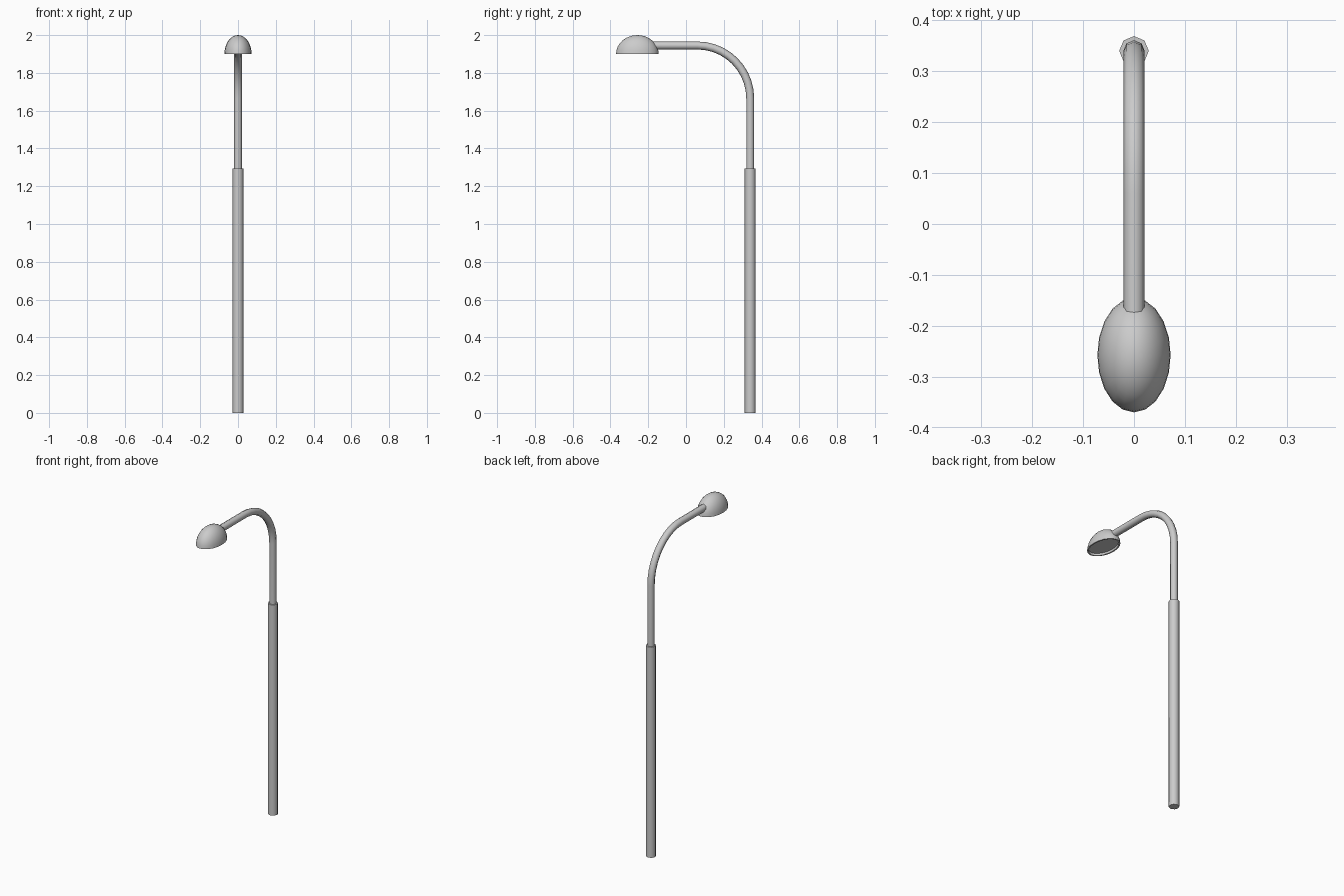
import bpy, bmesh
from math import sin, cos, pi, radians
from mathutils import Vector

if "Cube" in bpy.data.objects:
    bpy.data.objects.remove(bpy.data.objects["Cube"])

POLE_Y = 0.34


def finish(name, bm):
    bmesh.ops.recalc_face_normals(bm, faces=bm.faces)
    mesh = bpy.data.meshes.new(name)
    bm.to_mesh(mesh)
    bm.free()
    ob = bpy.data.objects.new(name, mesh)
    bpy.context.collection.objects.link(ob)
    bpy.ops.object.select_all(action='DESELECT')
    ob.select_set(True)
    bpy.context.view_layer.objects.active = ob
    bpy.ops.object.shade_smooth_by_angle(angle=radians(50))
    return ob


def bridge(bm, a, b):
    n = len(a)
    for i in range(n):
        bm.faces.new((a[i], a[(i + 1) % n], b[(i + 1) % n], b[i]))


def tube(name, path, radius, sides):
    """Sweep a round section along a path of (y, z, tangent angle)."""
    bm = bmesh.new()
    rings = []
    for y, z, a in path:
        side = Vector((0, sin(a), cos(a)))  # across the path, in the yz plane
        c = Vector((0, y, z))
        rings.append([bm.verts.new(c + Vector((radius, 0, 0)) * cos(t) + side * radius * sin(t))
                      for t in (2 * pi * i / sides for i in range(sides))])
    for a, b in zip(rings, rings[1:]):
        bridge(bm, a, b)
    bm.faces.new(rings[0])
    bm.faces.new(rings[-1])
    return finish(name, bm)


# Thick lower post
tube("lower_post", [(POLE_Y, 0, pi / 2), (POLE_Y, 1.295, pi / 2)], 0.029, 8)

# Thin upper tube bending forward to the lamp
R, TOP, STEPS = 0.28, 1.945, 10
path = [(POLE_Y, 1.28, pi / 2)]
for i in range(STEPS + 1):
    t = pi / 2 * i / STEPS
    path.append((POLE_Y - R + R * cos(t), TOP - R + R * sin(t), pi / 2 - t))
# section direction follows the bend's radius
path = [(y, z, a) for y, z, a in path] + [(-0.19, TOP, 0)]
tube("curved_arm", path, 0.021, 8)

# Half-ellipsoid lamp hood with a thin rim and a recessed underside
SEG, LEVELS = 20, 8
RX, RY, RZ = 0.072, 0.1125, 0.1
BASE = Vector((0, -0.2575, 1.90))
bm = bmesh.new()


def ring(rx, ry, z):
    return [bm.verts.new(BASE + Vector((rx * sin(2 * pi * i / SEG), ry * cos(2 * pi * i / SEG), z)))
            for i in range(SEG)]


rings = [ring(RX - 0.01, RY - 0.01, 0.012), ring(RX - 0.008, RY - 0.008, 0)]
for i in range(LEVELS):
    t = pi / 2 * i / LEVELS
    rings.append(ring(RX * cos(t), RY * cos(t), RZ * sin(t)))
for a, b in zip(rings, rings[1:]):
    bridge(bm, a, b)
bm.faces.new(rings[0])
apex = bm.verts.new(BASE + Vector((0, 0, RZ)))
for i in range(SEG):
    bm.faces.new((rings[-1][i], rings[-1][(i + 1) % SEG], apex))
finish("lamp_hood", bm)
